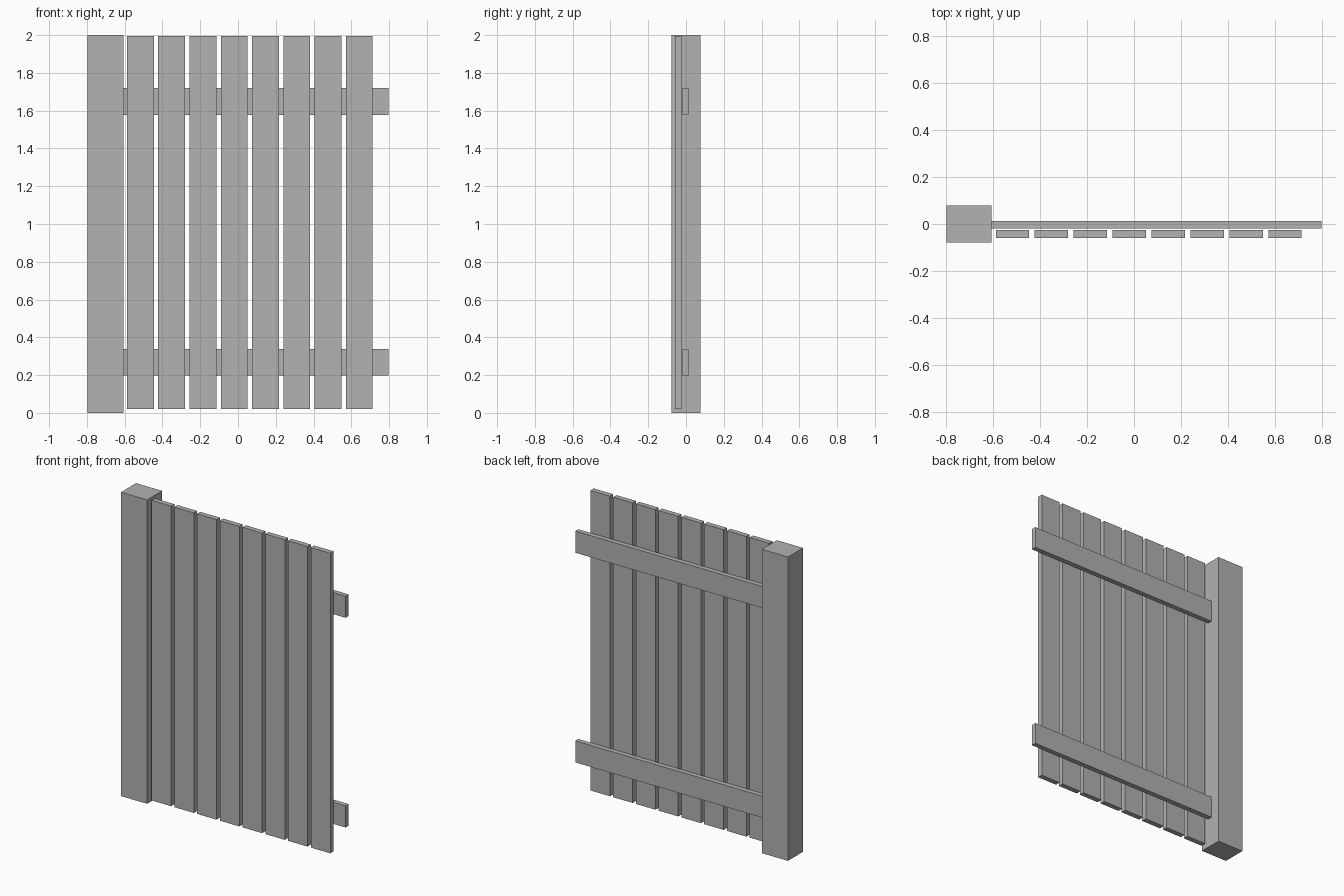
import bpy

if "Cube" in bpy.data.objects:
    bpy.data.objects.remove(bpy.data.objects["Cube"], do_unlink=True)

# Single plain grey material
GREY = (0.445, 0.445, 0.445, 1.0)
grey = bpy.data.materials.new("plain grey")
grey.use_nodes = True
grey.diffuse_color = GREY
next(n for n in grey.node_tree.nodes
     if n.type == "BSDF_PRINCIPLED").inputs["Base Color"].default_value = GREY


def board(name, x, y, z):
    """Box spanning the given (low, high) range on each axis."""
    spans = (x, y, z)
    bpy.ops.mesh.primitive_cube_add(size=1, location=[(a + b) / 2 for a, b in spans])
    obj = bpy.context.object
    obj.name = obj.data.name = name
    obj.scale = [b - a for a, b in spans]
    bpy.ops.object.transform_apply(location=False, rotation=False, scale=True)
    obj.data.materials.append(grey)
    return obj


# Square end post
board("post", (-0.797, -0.607), (-0.078, 0.078), (0, 2))

# Horizontal rails running out from the post
for name, low in (("lower_rail", 0.197), ("upper_rail", 1.577)):
    board(name, (-0.607, 0.797), (-0.019, 0.013), (low, low + 0.142))

# Row of evenly spaced upright planks in front of the rails
PLANK_COUNT, PITCH, WIDTH = 8, 0.1656, 0.142
for i in range(PLANK_COUNT):
    left = -0.588 + i * PITCH
    board(f"plank_{i + 1}", (left, left + WIDTH), (-0.059, -0.025), (0.02, 1.995))
